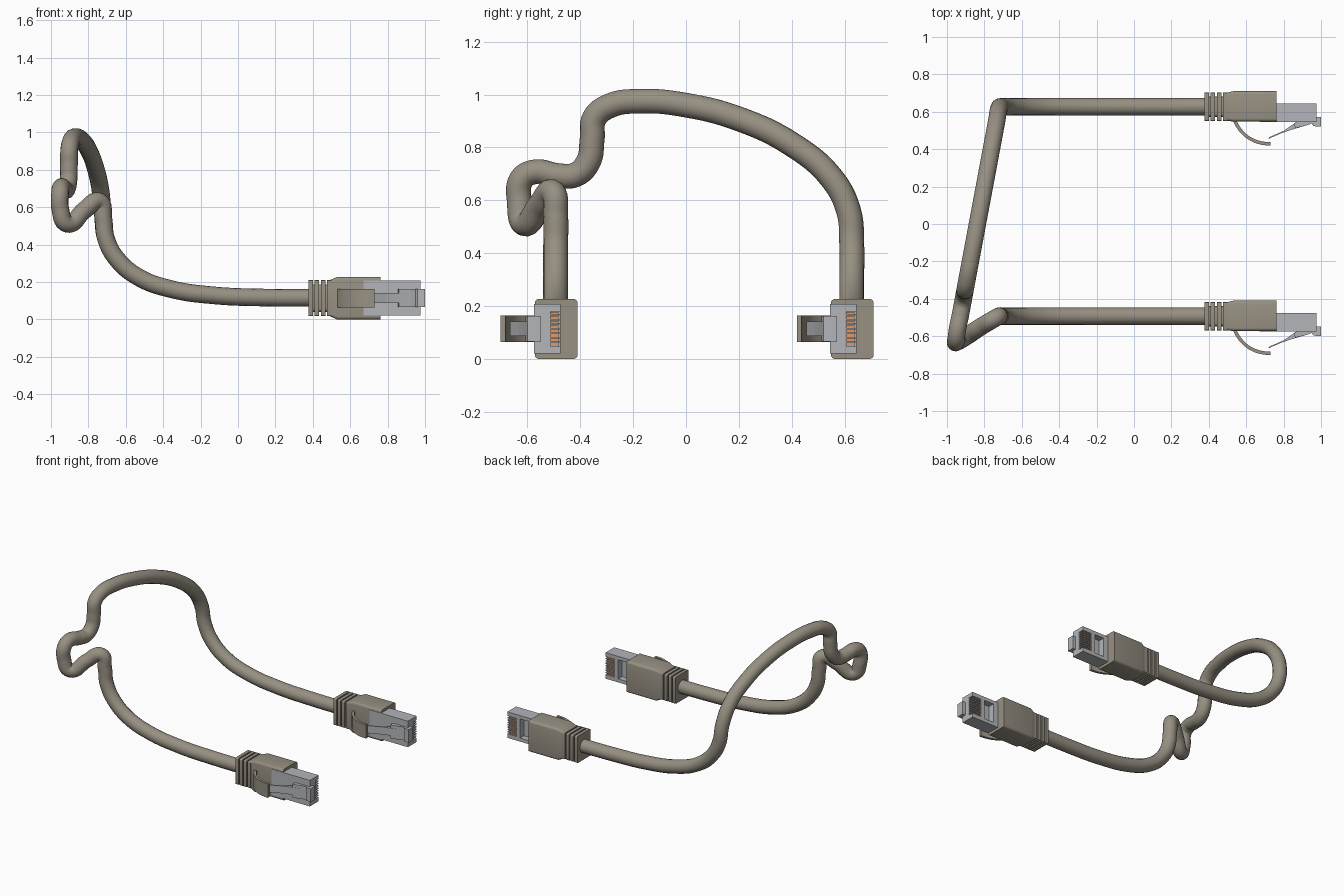
import bpy, bmesh, math
from mathutils import Vector

if "Cube" in bpy.data.objects:
    bpy.data.objects.remove(bpy.data.objects["Cube"])

def material(name, rgb):
    m = bpy.data.materials.new(name)
    m.diffuse_color = (*rgb, 1)
    m.use_nodes = True
    m.node_tree.nodes["Principled BSDF"].inputs["Base Color"].default_value = m.diffuse_color
    return m

BEIGE = material("beige_rubber", (0.31, 0.28, 0.225))
GREY = material("clear_grey_plastic", (0.45, 0.46, 0.48))
COPPER = material("copper", (0.72, 0.33, 0.15))
ZC = 0.114  # connector axis height

def finish(name, bm, mat, smooth=False):
    bmesh.ops.recalc_face_normals(bm, faces=bm.faces)
    me = bpy.data.meshes.new(name)
    bm.to_mesh(me)
    bm.free()
    ob = bpy.data.objects.new(name, me)
    bpy.context.collection.objects.link(ob)
    if mat:
        me.materials.append(mat)
    if smooth:
        activate(ob)
        bpy.ops.object.shade_smooth_by_angle(angle=math.radians(35))
    return ob

def activate(ob):
    bpy.ops.object.select_all(action='DESELECT')
    ob.select_set(True)
    bpy.context.view_layer.objects.active = ob

def add_box(bm, x, y, z):
    vs = bmesh.ops.create_cube(bm, size=1)['verts']
    for v in vs:
        v.co = Vector([(a + b) / 2 + c * (b - a) for (a, b), c in zip((x, y, z), v.co)])

def boxes(name, items, mat):
    bm = bmesh.new()
    for it in items:
        add_box(bm, *it)
    return finish(name, bm, mat)

def add_loft(bm, sections, r):
    """Skin rounded rectangles (x, y0, y1, z0, z1) along x."""
    rings = []
    for x, y0, y1, z0, z1 in sections:
        ring = []
        for k, (cy, cz) in enumerate([(y1 - r, z1 - r), (y0 + r, z1 - r), (y0 + r, z0 + r), (y1 - r, z0 + r)]):
            for s in range(5):
                a = math.pi / 2 * (k + s / 4)
                ring.append(bm.verts.new((x, cy + r * math.cos(a), cz + r * math.sin(a))))
        rings.append(ring)
    n = len(rings[0])
    for a, b in zip(rings, rings[1:]):
        for i in range(n):
            bm.faces.new((a[i], a[(i + 1) % n], b[(i + 1) % n], b[i]))
    bm.faces.new(rings[0])
    bm.faces.new(rings[-1])

def add_prism(bm, pts, dy, half):
    """Extrude an x-y outline along z, centred on the connector axis."""
    lo = [bm.verts.new((x, y + dy, ZC - half)) for x, y in pts]
    hi = [bm.verts.new((x, y + dy, ZC + half)) for x, y in pts]
    n = len(pts)
    bm.faces.new(lo)
    bm.faces.new(hi)
    for i in range(n):
        bm.faces.new((lo[i], lo[(i + 1) % n], hi[(i + 1) % n], hi[i]))

def connector(dy, side):
    # boot body with tapered rear
    bm = bmesh.new()
    add_loft(bm, [(0.49, 0.553 + dy, 0.70 + dy, 0.018, 0.21),
                  (0.53, 0.548 + dy, 0.71 + dy, 0.0, 0.227),
                  (0.762, 0.548 + dy, 0.71 + dy, 0.0, 0.227)], 0.016)
    finish(side + "_boot", bm, BEIGE, True)

    # strain relief: core and four plates
    bm = bmesh.new()
    add_loft(bm, [(0.385, 0.572 + dy, 0.682 + dy, 0.04, 0.188),
                  (0.50, 0.572 + dy, 0.682 + dy, 0.04, 0.188)], 0.02)
    for i in range(4):
        x = 0.377 + i * 0.033
        add_loft(bm, [(x, 0.551 + dy, 0.702 + dy, 0.018, 0.21),
                      (x + 0.024, 0.551 + dy, 0.702 + dy, 0.018, 0.21)], 0.008)
    finish(side + "_strain_relief", bm, BEIGE, True)

    # curved latch guard: an arc strip leaving the boot
    p0, p1, p2 = Vector((0.535, 0.56)), Vector((0.59, 0.43)), Vector((0.73, 0.428))
    outer, inner = [], []
    for i in range(13):
        t = i / 12
        p = p0 * (1 - t) ** 2 + p1 * 2 * t * (1 - t) + p2 * t * t
        d = ((p1 - p0) * (1 - t) + (p2 - p1) * t).normalized()
        nrm = Vector((-d.y, d.x)) * 0.009
        outer.append(tuple(p - nrm))
        inner.append(tuple(p + nrm))
    bm = bmesh.new()
    add_prism(bm, outer + inner[::-1], dy, 0.05)
    finish(side + "_latch_guard", bm, BEIGE, True)

    # plug body with contact slots and a recessed window
    plug = boxes(side + "_plug", [((0.67, 0.977), (0.545 + dy, 0.645 + dy), (0.02, 0.208))], GREY)
    zs = [ZC + (i - 3.5) * 0.017 for i in range(8)]
    cuts = [((0.905, 1.0), (0.608 + dy, 0.66 + dy), (z - 0.0055, z + 0.0055)) for z in zs]
    cuts.append(((0.80, 0.875), (0.60 + dy, 0.66 + dy), (0.045, 0.183)))
    cutter = boxes("slot_cutter", cuts, None)
    cutter.hide_render = True
    mod = plug.modifiers.new("slots", 'BOOLEAN')
    mod.operation, mod.solver, mod.object = 'DIFFERENCE', 'EXACT', cutter
    activate(plug)
    bpy.ops.object.modifier_apply(modifier=mod.name)
    bpy.data.objects.remove(cutter)

    # copper contacts
    boxes(side + "_contacts", [((0.907, 0.966), (0.606 + dy, 0.637 + dy), (z - 0.005, z + 0.005)) for z in zs], COPPER)

    # latch: narrow springy arm and wide stepped nose
    bm = bmesh.new()
    add_prism(bm, [(0.718, 0.455), (0.722, 0.464), (0.80, 0.498), (0.87, 0.547), (0.95, 0.547),
                   (0.92, 0.527), (0.90, 0.521), (0.84, 0.503), (0.79, 0.486)], dy, 0.027)
    add_prism(bm, [(0.855, 0.534), (0.87, 0.548), (0.976, 0.548), (0.976, 0.571), (1.0, 0.571),
                   (1.0, 0.521), (0.96, 0.523), (0.95, 0.537), (0.925, 0.528), (0.862, 0.512)], dy, 0.048)
    finish(side + "_latch", bm, GREY)

DY = -1.12
connector(0, "back")
connector(DY, "front")

# cable path: two matching runs joined by the kinked loop
run = [(0.45, 0.115), (0.15, 0.117), (-0.13, 0.129), (-0.36, 0.163),
       (-0.53, 0.225), (-0.645, 0.32), (-0.705, 0.43)]
YC = 0.627
path = [(x, YC + DY, z) for x, z in run]
path += [(-0.72, -0.493, 0.54), (-0.74, -0.503, 0.63), (-0.82, -0.55, 0.585), (-0.915, -0.613, 0.512),
         (-0.95, -0.63, 0.59), (-0.951, -0.622, 0.68), (-0.945, -0.57, 0.708)]
loop = [(-0.49, 0.695), (-0.42, 0.696), (-0.37, 0.745), (-0.355, 0.83), (-0.347, 0.91), (-0.29, 0.957),
        (-0.17, 0.975), (0.0, 0.96), (0.2, 0.908), (0.4, 0.812), (0.55, 0.685), (0.615, 0.56)]
path += [(-0.72 - (0.627 - y) * 0.187, y, z) for y, z in loop]
path += [(x, YC, z) for x, z in run[::-1]]

cu = bpy.data.curves.new("cable", 'CURVE')
cu.dimensions = '3D'
cu.bevel_depth, cu.bevel_resolution, cu.resolution_u = 0.047, 6, 8
cu.use_fill_caps = True
sp = cu.splines.new('BEZIER')
sp.bezier_points.add(len(path) - 1)
for bp, p in zip(sp.bezier_points, path):
    bp.co = p
    bp.handle_left_type = bp.handle_right_type = 'AUTO'
cable = bpy.data.objects.new("cable", cu)
bpy.context.collection.objects.link(cable)
cu.materials.append(BEIGE)
activate(cable)
bpy.ops.object.convert(target='MESH')
bpy.ops.object.shade_smooth_by_angle(angle=math.radians(60))
